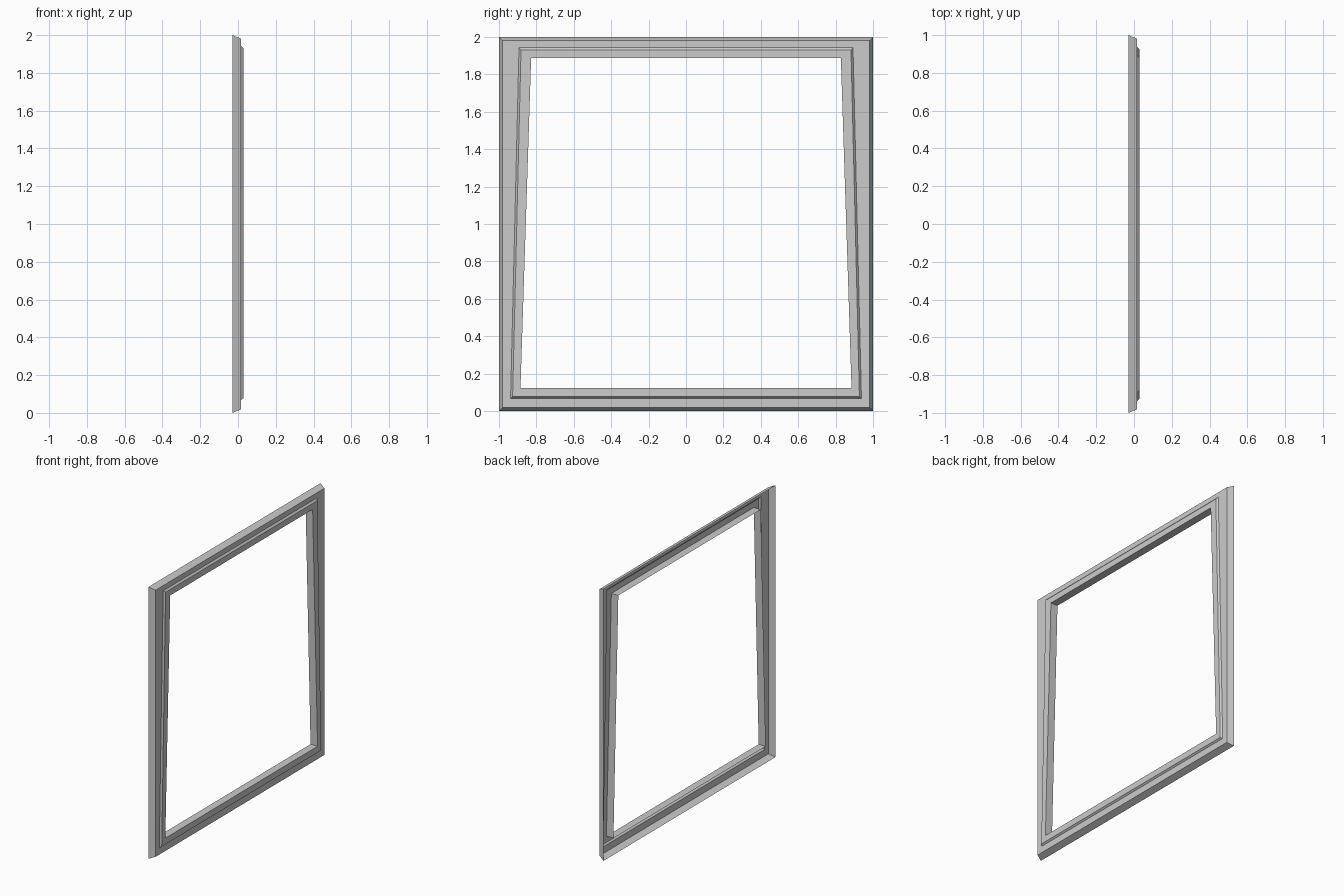
import bpy, bmesh

if "Cube" in bpy.data.objects:
    bpy.data.objects.remove(bpy.data.objects["Cube"])

# Each ring: depth x, half width at bottom, half width at top, bottom z, top z
RIM = [
    (-0.029, 1.000, 1.000, 0.000, 2.000),   # back outer edge
    (0.016, 0.981, 0.981, 0.019, 1.981),    # front of sloped outer side
    (0.016, 0.938, 0.893, 0.068, 1.944),    # foot of raised lip
    (0.028, 0.927, 0.882, 0.077, 1.931),    # top of raised lip
    (0.028, 0.885, 0.828, 0.123, 1.887),    # opening, front
    (-0.029, 0.885, 0.828, 0.123, 1.887),   # opening, back
]


def ring_shell(name, rings):
    bm = bmesh.new()
    loops = []
    for x, wb, wt, z0, z1 in rings:
        corners = [(x, -wb, z0), (x, wb, z0), (x, wt, z1), (x, -wt, z1)]
        loops.append([bm.verts.new(c) for c in corners])
    for a, b in zip(loops, loops[1:]):
        for i in range(4):
            j = (i + 1) % 4
            bm.faces.new((a[i], a[j], b[j], b[i]))
    mesh = bpy.data.meshes.new(name)
    bm.to_mesh(mesh)
    bm.free()
    obj = bpy.data.objects.new(name, mesh)
    bpy.context.collection.objects.link(obj)
    return obj


# Hollow-backed moulded frame with a tapered opening
ring_shell("window_frame", RIM)
